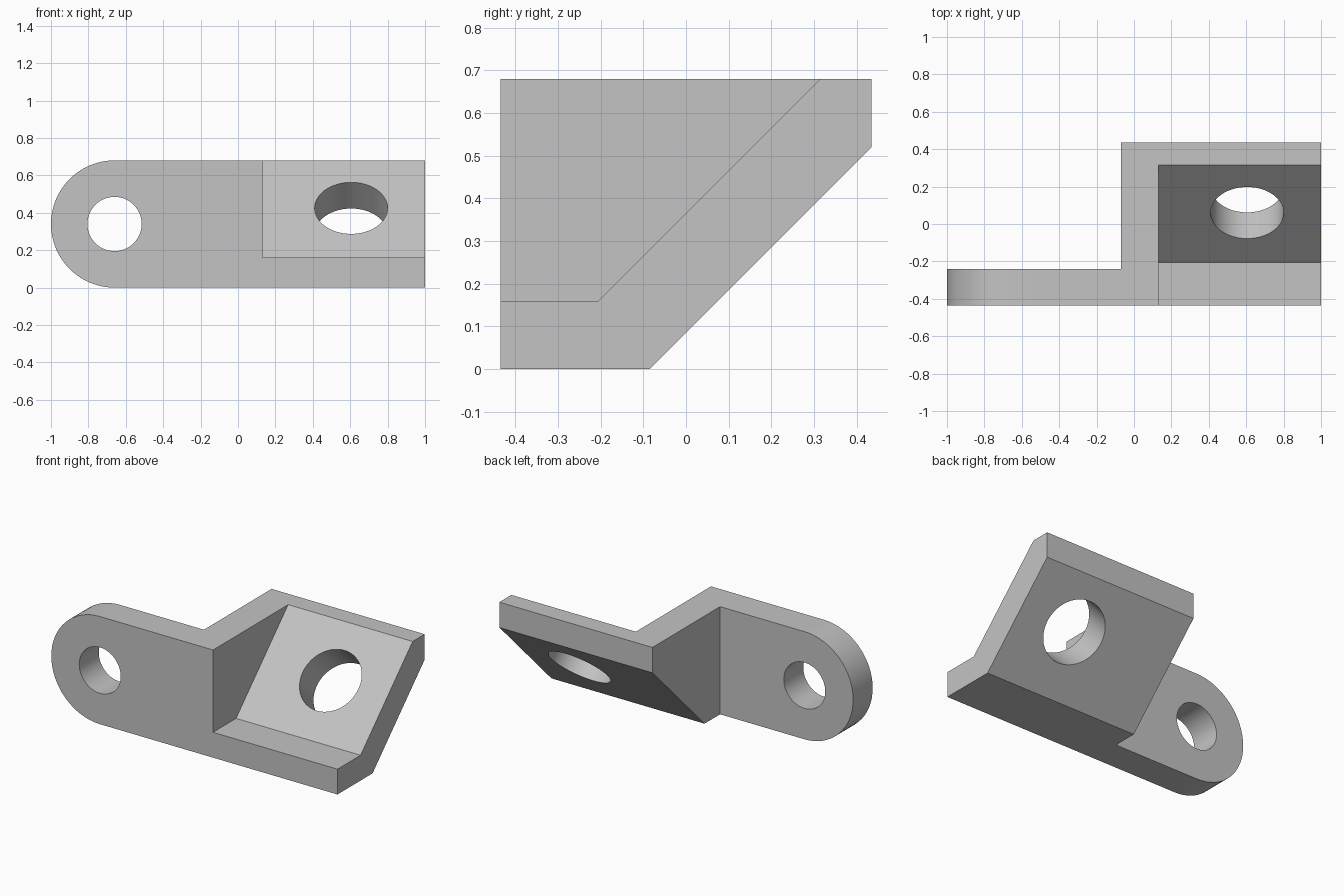
import bpy, bmesh
from math import pi, sin, cos, radians
from mathutils import Vector

cube = bpy.data.objects.get("Cube")
if cube:
    bpy.data.objects.remove(cube, do_unlink=True)

# Single plain grey finish
grey = bpy.data.materials.new("plain grey")
grey.use_nodes = True
COLOUR = (0.55, 0.55, 0.55, 1)
grey.diffuse_color = COLOUR
grey.node_tree.nodes["Principled BSDF"].inputs["Base Color"].default_value = COLOUR


def prism(name, points, sweep):
    """Closed solid: a planar outline swept along a vector."""
    bm = bmesh.new()
    face = bm.faces.new([bm.verts.new(p) for p in points])
    swept = bmesh.ops.extrude_face_region(bm, geom=[face], use_keep_orig=True)
    moved = [v for v in swept["geom"] if isinstance(v, bmesh.types.BMVert)]
    bmesh.ops.translate(bm, verts=moved, vec=Vector(sweep))
    bmesh.ops.recalc_face_normals(bm, faces=bm.faces)
    mesh = bpy.data.meshes.new(name)
    bm.to_mesh(mesh)
    bm.free()
    mesh.materials.append(grey)
    obj = bpy.data.objects.new(name, mesh)
    bpy.context.collection.objects.link(obj)
    return obj


def side_prism(name, outline, x0, x1):
    return prism(name, [(x0, y, z) for y, z in outline], (x1 - x0, 0, 0))


def drill(name, centre, radius, tilt):
    bpy.ops.mesh.primitive_cylinder_add(vertices=64, radius=radius, depth=0.7,
                                        location=centre, rotation=(tilt, 0, 0))
    obj = bpy.context.object
    obj.name = name
    obj.data.materials.append(grey)
    return obj


HEIGHT, FRONT, BACK = 0.68, -0.435, 0.435
R = HEIGHT / 2
EAR_X = -1 + R

# Bracket body: front silhouette with rounded ear, swept to full depth
steps = 32
arc = [(EAR_X - R * sin(pi * i / steps), FRONT, R + R * cos(pi * i / steps))
       for i in range(steps + 1)]
body = prism("bracket_body", arc + [(1, FRONT, 0), (1, FRONT, HEIGHT)],
             (0, BACK - FRONT, 0))

cutters = [
    # Space behind the mounting ear
    side_prism("ear_relief", [(-0.24, -0.1), (0.6, -0.1), (0.6, 0.8), (-0.24, 0.8)],
               -1.2, -0.07),
    # Sloped underside
    side_prism("underside_slope", [(-0.185, -0.1), (0.535, 0.62), (0.535, -0.1)],
               -0.3, 1.2),
    # Open pocket with a sloped floor
    side_prism("pocket", [(-0.6, 0.16), (-0.205, 0.16), (0.435, 0.8), (-0.6, 0.8)],
               0.13, 1.2),
    # Holes through the ear and square to the slope
    drill("ear_hole", (EAR_X, -0.34, R), 0.145, radians(90)),
    drill("slope_hole", (0.605, 0.06, 0.425), 0.195, radians(45)),
]

bpy.ops.object.select_all(action='DESELECT')
bpy.context.view_layer.objects.active = body
body.select_set(True)
for cutter in cutters:
    cutter.hide_render = True
    mod = body.modifiers.new(cutter.name, 'BOOLEAN')
    mod.operation = 'DIFFERENCE'
    mod.solver = 'EXACT'
    mod.object = cutter
    bpy.ops.object.modifier_apply(modifier=mod.name)
for cutter in cutters:
    bpy.data.objects.remove(cutter, do_unlink=True)

bpy.ops.object.shade_smooth_by_angle(angle=radians(30))
